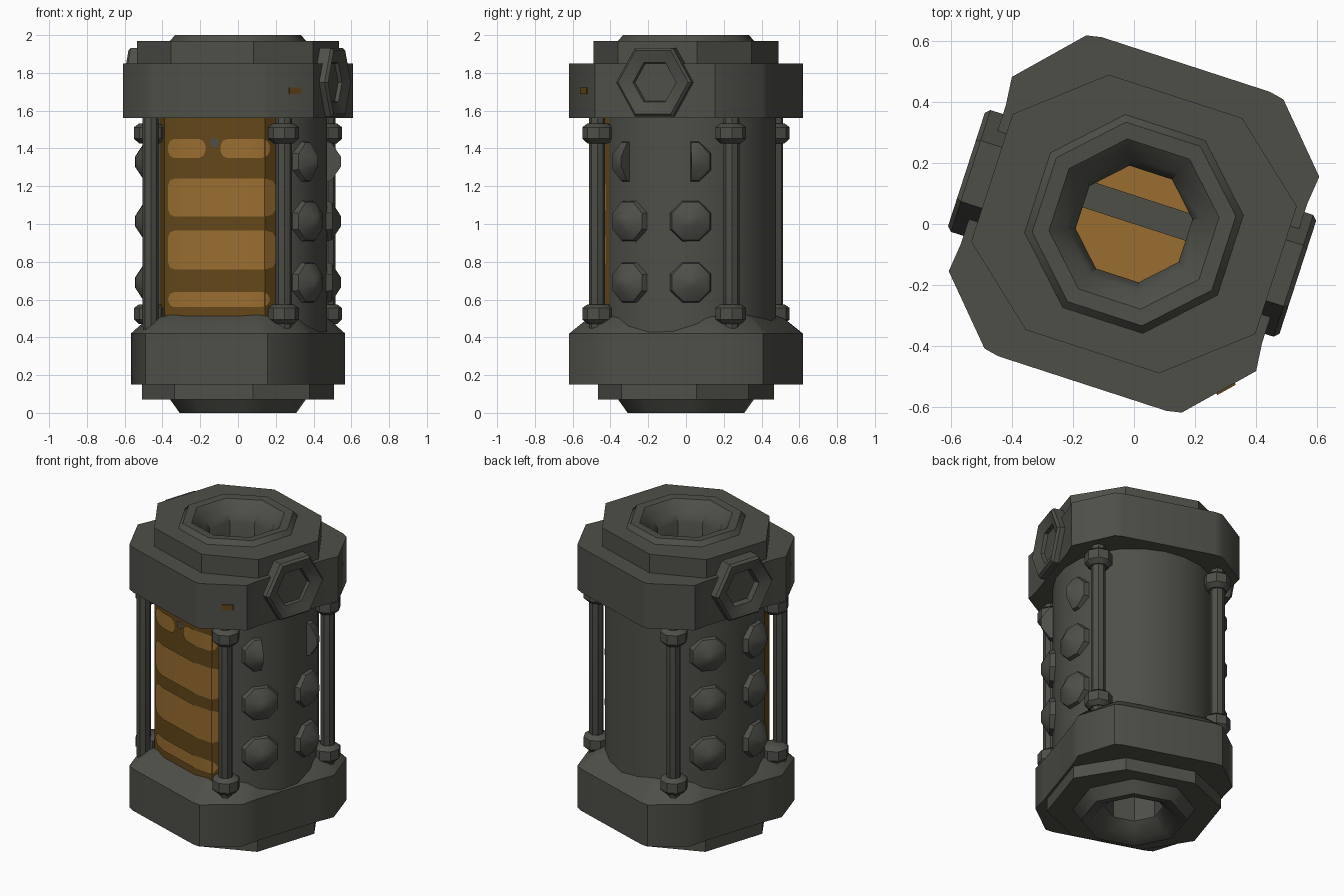
import bpy, bmesh, math
from mathutils import Matrix, Vector

if "Cube" in bpy.data.objects:
    bpy.data.objects.remove(bpy.data.objects["Cube"])

TURN = Matrix.Rotation(math.radians(-18), 4, 'Z')   # whole canister is turned on its axis


def mat(name, r, g, b):
    m = bpy.data.materials.new(name)
    m.diffuse_color = (r, g, b, 1)
    m.use_nodes = True
    m.node_tree.nodes["Principled BSDF"].inputs["Base Color"].default_value = m.diffuse_color
    return m


GREY = mat("dark grey metal", 0.078, 0.078, 0.066)
AMBER = mat("dark amber", 0.125, 0.062, 0.010)
GLOW = mat("light amber", 0.32, 0.155, 0.030)


def finish(name, bm, material, xf=Matrix()):
    bm.transform(TURN @ xf)
    me = bpy.data.meshes.new(name)
    bm.to_mesh(me)
    bm.free()
    ob = bpy.data.objects.new(name, me)
    bpy.context.collection.objects.link(ob)
    me.materials.append(material)
    return ob


def loft(name, rings, material, cap0=False, cap1=False, ring=False, closed=True, xf=Matrix()):
    """Skin a list of (outline, z) sections."""
    bm = bmesh.new()
    rows = [[bm.verts.new((x, y, z)) for x, y in pts] for pts, z in rings]
    n = len(rows[0])
    pairs = list(zip(rows, rows[1:])) + ([(rows[-1], rows[0])] if ring else [])
    for a, b in pairs:
        for i in range(n if closed else n - 1):
            j = (i + 1) % n
            bm.faces.new((a[i], a[j], b[j], b[i]))
    if cap0:
        bm.faces.new(rows[0][::-1])
    if cap1:
        bm.faces.new(rows[-1])
    return finish(name, bm, material, xf)


def ngon(r, n=8, phase=-22.5):
    return [(r * math.cos(math.radians(phase) + 2 * math.pi * i / n),
             r * math.sin(math.radians(phase) + 2 * math.pi * i / n)) for i in range(n)]


def scaled(pts, k):
    return [(x * k, y * k) for x, y in pts]


def quad(pts):
    """Mirror a quarter outline into a full one, counter-clockwise."""
    q = list(pts)
    q += [(-x, y) for x, y in reversed(q)]
    q += [(x, -y) for x, y in reversed(q)]
    return q


plate = quad([(0.49, 0.22), (0.23, 0.44)])
plate = plate[-1:] + plate[:-1]          # start where ngon() starts
upper = quad([(0.52, 0.24), (0.53, 0.335), (0.34, 0.54), (0.29, 0.55)])
lower = quad([(0.48, 0.22), (0.488, 0.335), (0.34, 0.54), (0.29, 0.55)])

# end caps with octagonal holes
loft("top_cap", [(plate, 1.6), (plate, 1.97), (ngon(0.36), 1.97), (ngon(0.335), 2.0),
                 (ngon(0.28), 1.997), (ngon(0.22), 1.94), (ngon(0.192), 1.88),
                 (ngon(0.192), 1.6)], GREY)
low = scaled(plate, 0.95)
loft("bottom_cap", [(ngon(0.17), 0.45), (ngon(0.17), 0.09), (ngon(0.25), 0.01), (ngon(0.31), 0.0),
                    (ngon(0.36), 0.07), (low, 0.07), (low, 0.4)], GREY, cap0=True)

# collars
loft("upper_collar", [(scaled(upper, 0.7), 1.56), (upper, 1.56), (upper, 1.85),
                      (scaled(upper, 0.7), 1.85)], GREY, ring=True)
loft("lower_collar", [(scaled(lower, 0.7), 0.15), (lower, 0.15), (lower, 0.42),
                      (scaled(lower, 0.84), 0.50), (scaled(lower, 0.7), 0.53)], GREY, ring=True)

# body shell, open at the front for the window
R = 0.476
arc = [(0.33, -0.32)]
arc += [(R * math.cos(math.radians(-38 + 256 * i / 16)),
         R * math.sin(math.radians(-38 + 256 * i / 16))) for i in range(17)]
arc += [(-0.33, -0.32)]
loft("body_shell", [(arc, 0.40), (arc, 1.62)], GREY, closed=False)

# amber window
win = [(-0.33, -0.32), (-0.28, -0.40), (-0.15, -0.43), (0.15, -0.43), (0.28, -0.40), (0.33, -0.32)]
loft("window", [(win, 0.40), (win, 1.62)], AMBER, closed=False)


def win_y(x):
    for (xa, ya), (xb, yb) in zip(win, win[1:]):
        if xa <= x <= xb:
            return ya + (yb - ya) * (x - xa) / (xb - xa)


def pane(name, x0, x1, z0, z1, material=GLOW, r=0.035):
    """Thin rounded plate that follows the window."""
    bm = bmesh.new()
    xs = [(x0, r), (x0 + r * 0.3, r * 0.3), (x0 + r, 0), (x1 - r, 0), (x1 - r * 0.3, r * 0.3), (x1, r)]
    xs += [(x, 0) for x in (-0.15, 0.15, 0.28) if x0 + r < x < x1 - r]
    xs.sort()
    cols = [[bm.verts.new((x, win_y(x) - 0.006, z)) for z in (z0 + d, z1 - d)] for x, d in xs]
    for a, b in zip(cols, cols[1:]):
        bm.faces.new((a[0], b[0], b[1], a[1]))
    finish(name, bm, material)


pane("window_band_low", -0.255, 0.30, 0.56, 0.64)
pane("window_band_mid", -0.255, 0.32, 0.76, 0.965)
pane("window_band_high", -0.255, 0.32, 1.04, 1.24)
pane("window_band_top_left", -0.255, -0.04, 1.35, 1.45)
pane("window_band_top_right", 0.045, 0.30, 1.35, 1.45)
pane("window_dot", -0.015, 0.035, 1.405, 1.455, GREY, 0.02)

# inner floor seen through the top hole
loft("inner_floor", [(ngon(0.38, 16), 0.52), (ngon(0.38, 16), 0.55)], GLOW, cap0=True, cap1=True)
strip = [(-0.33, 0.0), (0.33, 0.0), (0.33, 0.09), (-0.33, 0.09)]
loft("inner_strip", [(strip, 0.55), (strip, 0.57)], GREY, cap1=True)

# corner rods with nuts; the front left rod stands a little forward of its nuts
for sx in (-1, 1):
    for sy in (-1, 1):
        nut = Matrix.Translation((sx * 0.373, sy * 0.370, 0))
        rod = Matrix.Translation((-0.348, -0.428, 0)) if sx + sy == -2 else \
            Matrix.Translation((sx * 0.376, sy * 0.374, 0))
        loft("corner_rod", [(ngon(0.028), 0.41), (ngon(0.043), 0.46), (ngon(0.043), 1.58)],
             GREY, cap0=True, cap1=True, xf=rod)
        for z in (0.525, 1.482):
            loft("rod_nut", [(ngon(0.055), z - 0.055), (ngon(0.082), z - 0.03),
                             (ngon(0.082), z + 0.03), (ngon(0.055), z + 0.05)],
                 GREY, cap0=True, cap1=True, xf=nut)


def facing(deg, r, z):
    """Local +z points outward at the given angle, local +y stays up."""
    a = math.radians(deg)
    out = Vector((math.cos(a), math.sin(a), 0))
    side = Vector((-math.sin(a), math.cos(a), 0))
    m = Matrix((side, Vector((0, 0, 1)), out)).transposed().to_4x4()
    return Matrix.Translation(out * r + Vector((0, 0, z))) @ m


# side ports and studs
for base, reach in ((0, 0.45), (180, 0.463)):
    loft("side_port", [(ngon(0.21, 6, 0), 0), (ngon(0.21, 6, 0), 0.10), (ngon(0.195, 6, 0), 0.115),
                       (ngon(0.12, 6, 0), 0.09), (ngon(0.10, 6, 0), 0.02)],
         GREY, cap1=True, xf=facing(base, reach, 1.75))
    for s in (-1, 1):
        for z in (0.69, 1.015, 1.33):
            shape = ngon(0.118)
            if base == 0 and z > 1.2:      # top right studs are cut in half
                shape = [(x if x * s > 0 else 0, y) for x, y in shape]
            loft("side_stud", [(shape, 0), (scaled(shape, 0.92), 0.035), (scaled(shape, 0.25), 0.085)],
                 GREY, cap1=True, xf=facing(base + s * 21, 0.46, z))

# small amber lamp on one collar corner
lamp = [(-0.035, -0.017), (0.035, -0.017), (0.035, 0.017), (-0.035, 0.017)]
n = math.degrees(math.atan2(-0.19, 0.205))
loft("collar_lamp", [(lamp, 0), (lamp, 0.008)], AMBER, cap1=True,
     xf=facing(n, 0.615, 1.705))

# soft shading over the chunky facets; thin trims keep their edges
for ob in bpy.context.collection.objects:
    ob.select_set(True)
    bpy.context.view_layer.objects.active = ob
bpy.ops.object.shade_smooth_by_angle(angle=math.radians(40))
for ob in bpy.context.collection.objects:
    ob.select_set(not ob.name.startswith(("inner", "window", "collar")))
bpy.ops.object.shade_smooth_by_angle(angle=math.radians(100))
